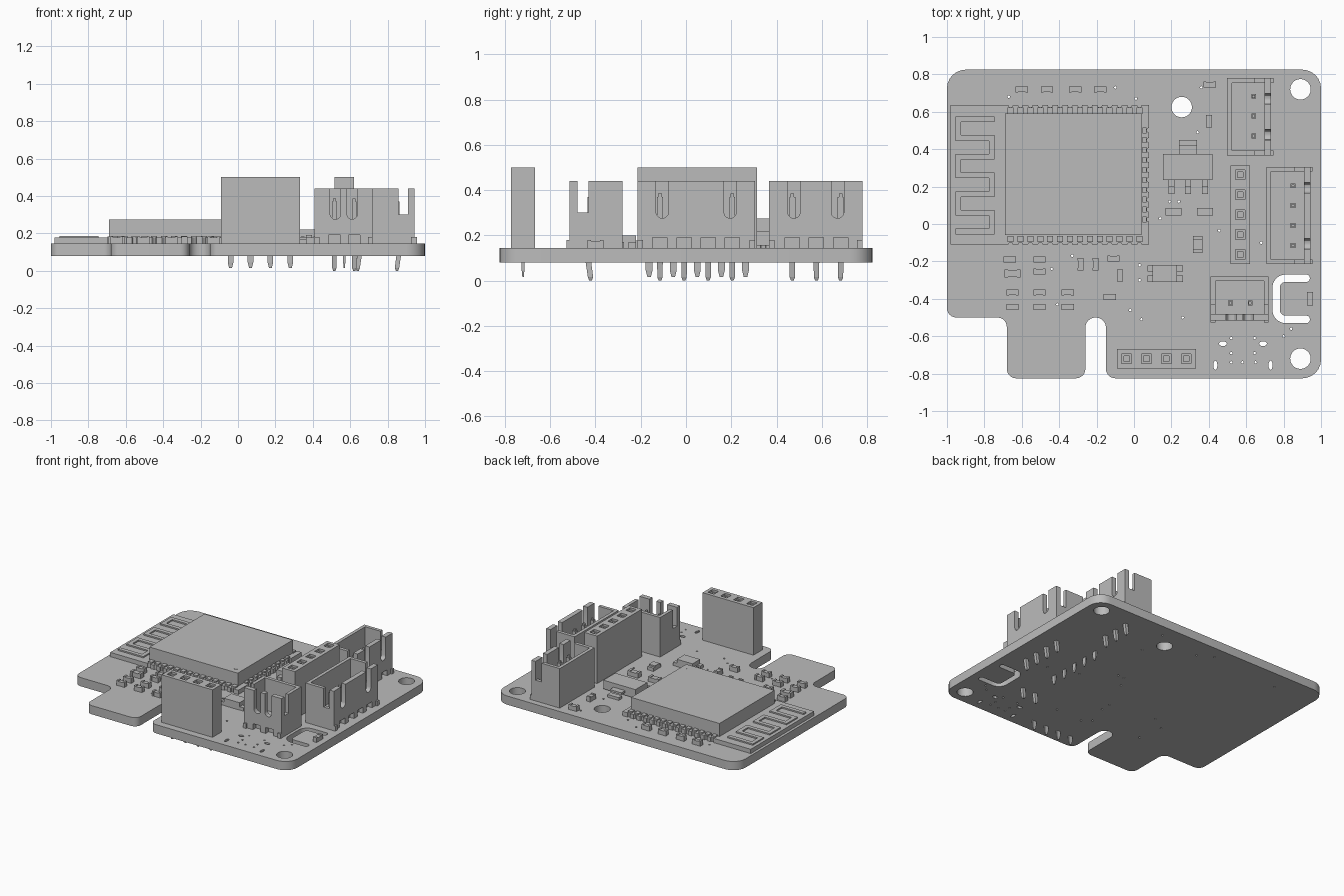
import bpy, bmesh, math
from mathutils import Matrix, Vector

old = bpy.data.objects.get("Cube")
if old:
    bpy.data.objects.remove(old, do_unlink=True)

grey = bpy.data.materials.new("plain_grey")
grey.use_nodes = True
grey.diffuse_color = (0.5, 0.5, 0.5, 1)
grey.node_tree.nodes["Principled BSDF"].inputs["Base Color"].default_value = grey.diffuse_color

BOTTOM, TOP = 0.08, 0.145      # faces of the circuit board
PITCH = 0.1065                 # spacing of connector pins
parts = []


def place(x, y, turn=0):
    return Matrix.Translation((x, y, 0)) @ Matrix.Rotation(math.radians(turn), 4, "Z")


def finish(name, bm, matrix=Matrix()):
    """Turn a bmesh into a named object."""
    bm.transform(matrix)
    bmesh.ops.recalc_face_normals(bm, faces=bm.faces)
    mesh = bpy.data.meshes.new(name)
    bm.to_mesh(mesh)
    bm.free()
    mesh.materials.append(grey)
    obj = bpy.data.objects.new(name, mesh)
    bpy.context.collection.objects.link(obj)
    parts.append(obj)


def block(bm, x, y, z0, z1, sx, sy, taper=1, shift=(0, 0)):
    """Box centred on x, y; its lower face can be narrowed and shifted."""
    verts = bmesh.ops.create_cube(bm, size=1)["verts"]
    for v in verts:
        low = v.co.z < 0
        k = taper if low else 1
        v.co = (x + v.co.x * sx * k + (shift[0] if low else 0),
                y + v.co.y * sy * k + (shift[1] if low else 0), z0 if low else z1)


def plate(name, loops, z0, z1, matrix=Matrix()):
    """Flat plate from an outer loop and hole loops."""
    curve = bpy.data.curves.new(name, "CURVE")
    curve.dimensions, curve.fill_mode = "2D", "BOTH"
    curve.extrude = (z1 - z0) / 2
    for loop in loops:
        spline = curve.splines.new("POLY")
        spline.points.add(len(loop) - 1)
        for point, co in zip(spline.points, loop):
            point.co = (co[0], co[1], 0, 1)
        spline.use_cyclic_u = True
    helper = bpy.data.objects.new(name + "_helper", curve)
    bpy.context.collection.objects.link(helper)
    deps = bpy.context.evaluated_depsgraph_get()
    bm = bmesh.new()
    filled = bpy.data.meshes.new_from_object(helper.evaluated_get(deps))
    bm.from_mesh(filled)
    bpy.data.objects.remove(helper, do_unlink=True)
    bpy.data.curves.remove(curve)
    bpy.data.meshes.remove(filled)
    bmesh.ops.remove_doubles(bm, verts=bm.verts, dist=0.00005)
    finish(name, bm, matrix @ Matrix.Translation((0, 0, (z0 + z1) / 2)))


def rounded(corners, steps=6):
    """Right-angled outline with a radius at each corner (x, y, radius)."""
    out = []
    for i, (x, y, r) in enumerate(corners):
        p = Vector((x, y))
        a = (Vector(corners[i - 1][:2]) - p).normalized()
        b = (Vector(corners[(i + 1) % len(corners)][:2]) - p).normalized()
        c = p + r * (a + b)
        for s in range(steps + 1):
            t = math.pi / 2 * s / steps
            out.append(c - r * (b * math.cos(t) + a * math.sin(t)))
    return out


def rect(x, y, w, h):
    return [(x + i * w / 2, y + j * h / 2) for i, j in ((-1, -1), (1, -1), (1, 1), (-1, 1))]


def oval(x, y, rx, ry, sides=24):
    angles = [2 * math.pi * i / sides for i in range(sides)]
    return [(x + rx * math.cos(t), y + ry * math.sin(t)) for t in angles]


def arc(x, y, r, start, end, steps=6):
    angles = [math.radians(start + (end - start) * i / steps) for i in range(steps + 1)]
    return [(x + r * math.cos(t), y + r * math.sin(t)) for t in angles]


# Circuit board with mounting holes, curved slot and vias
edge = 0.825
outline = rounded([(-1, edge, .1), (-1, -.5, .05), (-.68, -.5, .05), (-.68, -edge, .05),
                   (-.26, -edge, .05), (-.26, -.5, .054), (-.15, -.5, .054), (-.15, -edge, .05),
                   (1, -edge, .1), (1, edge, .1)])
slot = rounded([(.94, -.27, .018), (.74, -.27, .07), (.74, -.53, .07), (.94, -.53, .018),
                (.94, -.49, .018), (.78, -.49, .03), (.78, -.31, .03), (.94, -.31, .018)])
holes = [oval(x, y, .055, .055) for x, y in ((.89, .72), (.89, -.72), (.255, .625))]
for x in (.475, .69):
    holes.append(oval(x, -.64, .021, .013, 12))
for x in (.435, .73):
    holes.append(oval(x, -.755, .011, .025, 12))
vias = [(.52, -.61), (.645, -.61), (.52, -.69), (.645, -.69), (.52, -.74), (.58, -.74), (.65, -.74),
        (.8, -.6), (.84, -.56), (.26, -.5), (.04, -.51), (-.02, -.46), (.03, -.22), (.03, -.3),
        (-.44, -.24), (-.33, -.17), (-.41, -.43), (-.67, .68), (-.1, .73), (.01, .67),
        (.34, .49), (.36, .73), (.14, .03), (.455, -.035), (.19, .12), (.24, .12), (.68, -.1)]
holes += [oval(x, y, .007, .007, 8) for x, y in vias]
plate("circuit_board", [outline, slot] + holes, BOTTOM, TOP)

# Radio module: scalloped base, shield can, contact pads, folded antenna
side_x = [-.66 + .053 * i for i in range(14)]
end_y = [.024 + .053 * i for i in range(10)]
x0, x1, y0, y1, r = -.98, .08, -.11, .635, .012
base = [(x0, y0)]
for x in side_x:
    base += arc(x, y0, r, 180, 0)
base.append((x1, y0))
for y in end_y:
    base += arc(x1, y, r, 270, 90)
base.append((x1, y1))
for x in reversed(side_x):
    base += arc(x, y1, r, 0, -180)
base.append((x0, y1))
plate("module_base", [base], TOP, .177)

bm = bmesh.new()
for x in side_x:
    for y in (y0 + .03, y1 - .03):
        block(bm, x, y, .17, .187, .032, .034)
for y in end_y:
    block(bm, x1 - .024, y, .17, .187, .022, .032)
finish("module_pads", bm)

bm = bmesh.new()
block(bm, -.325, .265, .177, .275, .73, .65)
finish("shield_can", bm)
plate("shield_dot", [oval(-.01, -.01, .012, .012, 12)], .275, .277)

bm = bmesh.new()
for i in range(7):
    y = -.04 + .1 * i
    block(bm, -.85, y, .17, .187, .21, .03)
    if i < 6:
        block(bm, -.94 if i % 2 else -.76, y + .05, .17, .187, .03, .1)
finish("antenna_trace", bm)


# Socket headers with funnel openings and flat tapered legs
def header(name, x, y, count, turn):
    m = place(x, y, turn)
    us = [(i - (count - 1) / 2) * PITCH for i in range(count)]
    body = rect(0, 0, count * PITCH - .005, .105)
    plate(name + "_body", [body], TOP, .4, m)
    plate(name + "_socket", [body] + [rect(u, 0, .03, .03) for u in us], .4, .485, m)
    plate(name + "_rim", [body] + [rect(u, 0, .052, .052) for u in us], .485, .5, m)
    bm = bmesh.new()
    for u in us:
        block(bm, u, 0, .045, TOP, .03, .012)
        block(bm, u, 0, .015, .045, .03, .012, .5)
    finish(name + "_legs", bm, m)


header("front_header", .12, -.72, 4, 0)
header("side_header", .568, .05, 5, 90)


# Open plug housings: origin at the back corner, open slots toward the front
def plug(name, x, y, length, turn, first, count):
    m = place(x, y, turn)
    rim, wall, depth = .44, .025, .235
    us = [first + PITCH * i for i in range(count)]
    bm = bmesh.new()
    block(bm, length / 2, -.1, TOP, .2, length, .2)
    block(bm, length / 2, -wall / 2, TOP, rim, length, wall)
    for u in (wall / 2, length - wall / 2):
        block(bm, u, -.075, TOP, rim, wall, .15)
        block(bm, u, -.175, TOP, .3, wall, .05)
        block(bm, u, -depth - .006, TOP, .18, wall, .012)
    finish(name + "_housing", bm, m)
    # Front wall: relief notches below, two round-ended slots above
    face = [(0, TOP)]
    for u in us:
        face += [(u - .032, TOP), (u - .032, .19), (u + .032, .19), (u + .032, TOP)]
    face += [(length, TOP), (length, rim)]
    for u in (length - .11, .11):
        face += [(u + .028, rim)] + arc(u, .303, .028, 0, -180) + [(u - .028, rim)]
    face.append((0, rim))
    plate(name + "_front", [face], .2, depth, m @ Matrix.Rotation(math.pi / 2, 4, "X"))
    bm = bmesh.new()
    for u in us:
        block(bm, u, -.142, .2, .37, .026, .026)
        block(bm, u, -.142, .37, .385, .016, .016)
        block(bm, u, -.16, .015, TOP, .026, .026, .9, (0, .018))
        block(bm, u, -.142, 0, .015, .0234, .0234, .5)
    finish(name + "_pins", bm, m)


plug("back_plug", .498, .367, .413, 90, .103, 3)
plug("middle_plug", .708, -.215, .52, 90, .1, 4)
plug("front_plug", .41, -.28, .31, 0, .105, 2)

# Voltage regulator with heat tab and bent leads
bm = bmesh.new()
block(bm, .288, .305, .155, .22, .265, .14)
block(bm, .288, .395, .175, .19, .095, .05)
block(bm, .288, .43, TOP, .165, .095, .04)
for x in (.2, .288, .38):
    block(bm, x, .225, .175, .19, .032, .03)
    block(bm, x, .205, TOP, .19, .032, .015)
    block(bm, x, .18, TOP, .16, .032, .04)
finish("regulator", bm)

# Small boxed chips
bm = bmesh.new()
block(bm, .165, -.265, TOP, .2, .13, .09)
for x in (.09, .245):
    for y in (-.292, -.238):
        block(bm, x, y, TOP, .17, .034, .034)
block(bm, .34, -.11, TOP, .18, .05, .055)
for y in (-.145, -.075):
    block(bm, .34, y, TOP, .17, .05, .02)
block(bm, .94, -.4, TOP, .175, .032, .04)
for y in (-.428, -.372):
    block(bm, .94, y, TOP, .18, .032, .016)
finish("small_chips", bm)


# Resistors and capacitors: body with two end caps
def passive(bm, x, y, upright=False, size=1):
    def piece(off, w, d, h):
        cx, cy, sx, sy = (x, y + off, d, w) if upright else (x + off, y, w, d)
        block(bm, cx, cy, TOP, h, sx, sy)
    piece(0, .045 * size, .03 * size, .177)
    for s in (-1, 1):
        piece(s * .026 * size, .014 * size, .032 * size, .182)


bm = bmesh.new()
for x in (-.6, -.465, -.315, -.18):
    passive(bm, x, .72)
for x in (-.65, -.505, -.355):
    for y in (-.365, -.445):
        passive(bm, x, y)
for x, y in ((.405, .745), (-.665, -.19), (-.505, -.19), (-.11, -.185), (-.505, -.255), (-.13, -.39)):
    passive(bm, x, y)
for x, y in ((.4, .55), (-.285, -.215), (-.205, -.215), (-.075, -.275)):
    passive(bm, x, y, True)
for x, y in ((.21, .065), (.38, .065), (-.65, -.265)):
    passive(bm, x, y, False, 1.3)
finish("passives", bm)

# Smooth the round edges, keep the corners sharp
for obj in bpy.context.selected_objects:
    obj.select_set(False)
for obj in parts:
    obj.select_set(True)
bpy.context.view_layer.objects.active = parts[0]
bpy.ops.object.shade_smooth_by_angle()
